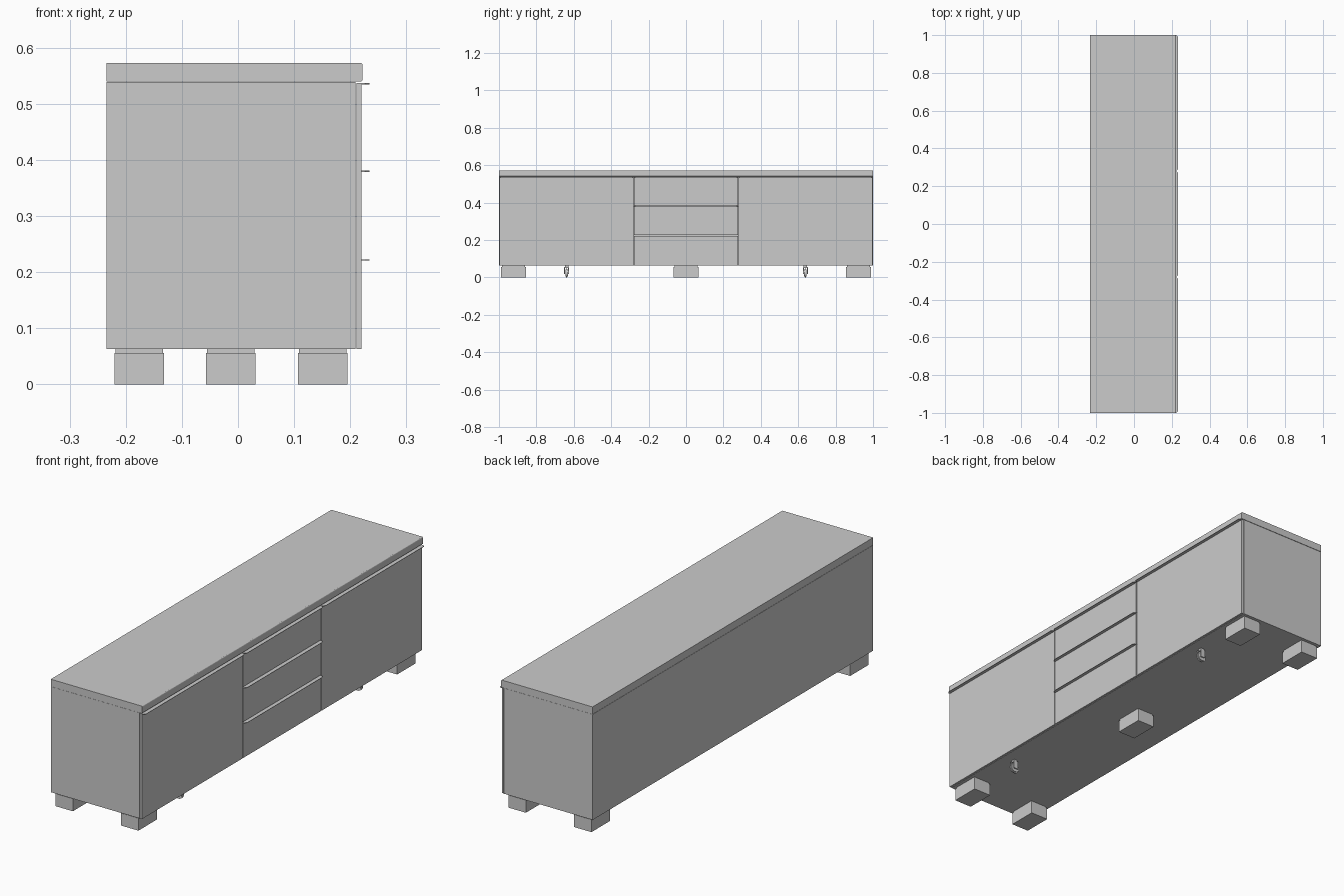
import bpy
import bmesh
from math import radians, cos, sin, pi
from mathutils import Matrix, Vector

cube = bpy.data.objects.get("Cube")
if cube:
    bpy.data.objects.remove(cube, do_unlink=True)

grey = bpy.data.materials.new("plain grey")
grey.use_nodes = True
COLOUR = (0.6, 0.6, 0.6, 1)
grey.diffuse_color = COLOUR
grey.node_tree.nodes["Principled BSDF"].inputs["Base Color"].default_value = COLOUR


def finish(name, bm):
    bmesh.ops.recalc_face_normals(bm, faces=bm.faces)
    mesh = bpy.data.meshes.new(name)
    bm.to_mesh(mesh)
    bm.free()
    mesh.materials.append(grey)
    obj = bpy.data.objects.new(name, mesh)
    bpy.context.collection.objects.link(obj)
    return obj


def box(name, x, y, z):
    """Box from (low, high) ranges on each axis."""
    bm = bmesh.new()
    size = [r[1] - r[0] for r in (x, y, z)]
    centre = Vector([(r[0] + r[1]) / 2 for r in (x, y, z)])
    bmesh.ops.create_cube(bm, size=1, matrix=Matrix.Translation(centre) @ Matrix.Diagonal((*size, 1)))
    return finish(name, bm)


def prism(name, outline, axis, low, high):
    """Extrude a 2D outline along y (outline in x, z) or z (outline in x, y)."""
    bm = bmesh.new()
    place = (lambda a, b: (a, low, b)) if axis == "y" else (lambda a, b: (a, b, low))
    face = bm.faces.new([bm.verts.new(place(a, b)) for a, b in outline])
    ext = bmesh.ops.extrude_face_region(bm, geom=[face])
    step = Vector((0, high - low, 0)) if axis == "y" else Vector((0, 0, high - low))
    bmesh.ops.translate(bm, vec=step, verts=[v for v in ext["geom"] if isinstance(v, bmesh.types.BMVert)])
    return finish(name, bm)


BACK, BODY_FRONT, PANEL_FRONT, LIP_FRONT = -0.234, 0.209, 0.22, 0.234
FLOOR, BODY_TOP, TOP = 0.063, 0.539, 0.573

# Carcass and worktop with softened front edges
box("carcass", (BACK, BODY_FRONT), (-0.999, 0.999), (FLOOR, BODY_TOP))
r = 0.004
corner = [(0.222 - r + r * cos(a), TOP - r + r * sin(a)) for a in (0, pi / 6, pi / 3, pi / 2)]
prism("worktop", [(BACK, BODY_TOP + 0.001), (0.220, BODY_TOP + 0.001), (0.222, BODY_TOP + 0.003)]
      + corner + [(BACK, TOP)], "y", -1, 1)


def front_panel(name, y0, y1, z0, z1):
    """Front with a thin pull lip along its top edge, clipped at the corners."""
    box(name, (BODY_FRONT + 0.002, PANEL_FRONT), (y0, y1), (z0, z1))
    c = 0.008
    prism(name + "_pull", [(BODY_FRONT + 0.002, y0), (LIP_FRONT - c, y0), (LIP_FRONT, y0 + c),
                           (LIP_FRONT, y1 - c), (LIP_FRONT - c, y1), (BODY_FRONT + 0.002, y1)],
          "z", z1, z1 + 0.002)


# Doors and drawers
front_panel("right_door", -0.998, -0.282, FLOOR, 0.535)
front_panel("left_door", 0.282, 0.998, FLOOR, 0.535)
for name, z0, z1 in (("lower", FLOOR, 0.221), ("middle", 0.226, 0.379), ("upper", 0.384, 0.535)):
    front_panel(name + "_drawer", -0.277, 0.277, z0, z1)

# Block feet with narrower mounting plates
feet = [("corner", x, y) for x in (-0.176, 0.151) for y in (-0.922, 0.922)] + [("middle", -0.013, 0)]
for name, x, y in feet:
    box(name + "_foot", (x - 0.044, x + 0.044), (y - 0.066, y + 0.066), (0, 0.056))
    box(name + "_foot_plate", (x - 0.042, x + 0.042), (y - 0.062, y + 0.062), (0.056, FLOOR))

# Casters: wheel, fork cheeks and stem
for y in (-0.638, 0.638):
    bm = bmesh.new()
    turn = Matrix.Translation((0.151, y, 0.024)) @ Matrix.Rotation(radians(90), 4, "X")
    bmesh.ops.create_cone(bm, cap_ends=True, segments=24, radius1=0.024, radius2=0.024, depth=0.014, matrix=turn)
    rims = [e for e in bm.edges if len({f for f in e.link_faces if len(f.verts) > 4}) == 1]
    bmesh.ops.bevel(bm, geom=rims, offset=0.004, segments=2, affect="EDGES")
    wheel = finish("caster_wheel", bm)
    for s in (-1, 1):
        box("caster_cheek", (0.140, 0.162), (y + s * 0.008, y + s * 0.013), (0.018, 0.054))
    box("caster_bridge", (0.140, 0.162), (y - 0.013, y + 0.013), (0.051, 0.056))
    box("caster_stem", (0.143, 0.159), (y - 0.009, y + 0.009), (0.056, FLOOR))
    for o in bpy.context.selected_objects:
        o.select_set(False)
    wheel.select_set(True)
    bpy.context.view_layer.objects.active = wheel
    bpy.ops.object.shade_smooth_by_angle(angle=radians(40))
